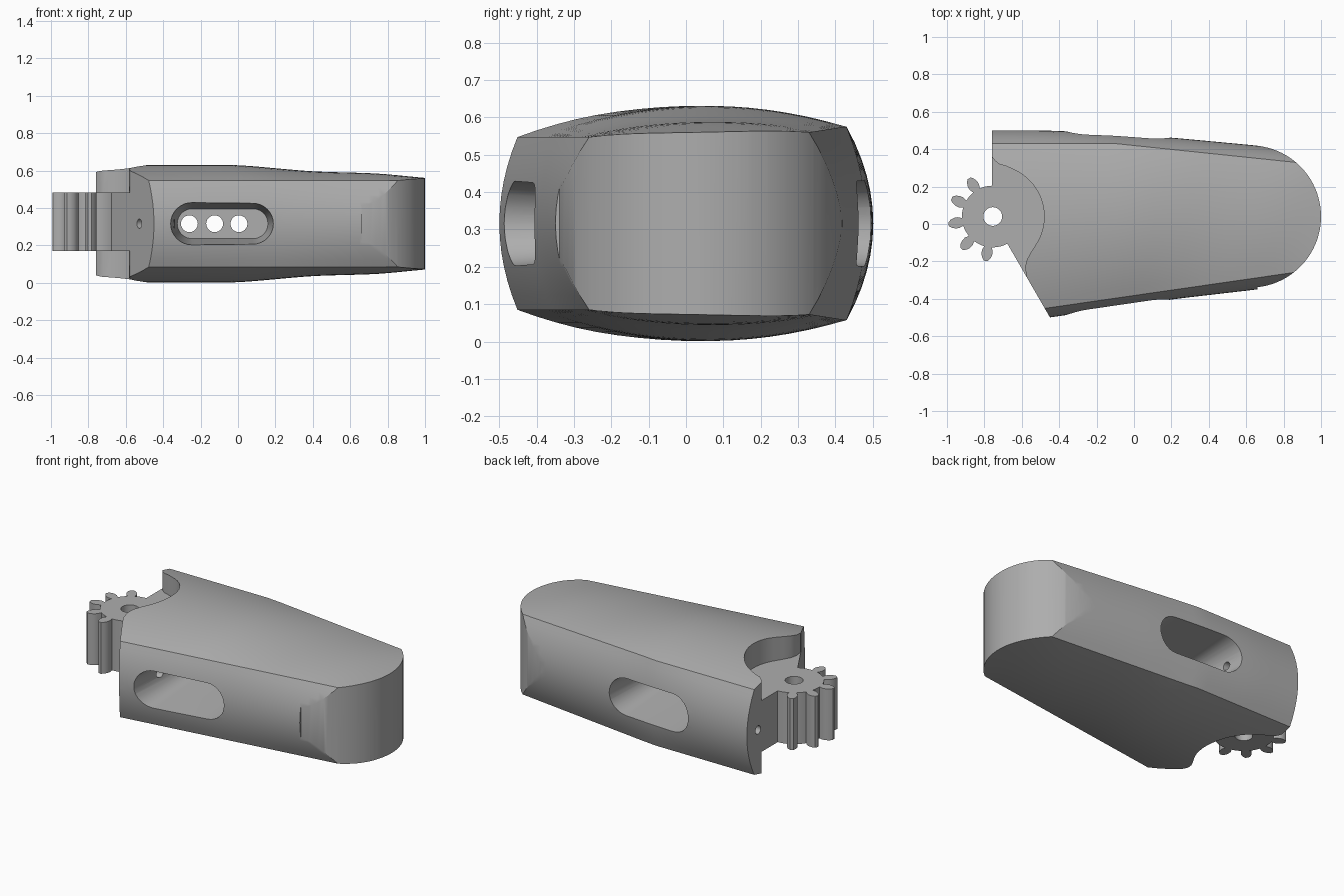
import bpy, bmesh
from math import sin, cos, pi, radians
from mathutils import Matrix, Vector

cube = bpy.data.objects.get("Cube")
if cube:
    bpy.data.objects.remove(cube, do_unlink=True)

grey = bpy.data.materials.new("plain grey")
grey.use_nodes = True
grey.diffuse_color = (0.42, 0.42, 0.42, 1)
grey.node_tree.nodes["Principled BSDF"].inputs["Base Color"].default_value = grey.diffuse_color

MID = 0.316
PIN = Vector((-0.755, 0.04))


def make(name, bm):
    bmesh.ops.recalc_face_normals(bm, faces=bm.faces)
    mesh = bpy.data.meshes.new(name)
    bm.to_mesh(mesh)
    bm.free()
    mesh.materials.append(grey)
    obj = bpy.data.objects.new(name, mesh)
    bpy.context.collection.objects.link(obj)
    return obj


def loft(name, rings):
    """Skin a row of equal closed rings and cap both ends."""
    bm = bmesh.new()
    rows = [[bm.verts.new(p) for p in ring] for ring in rings]
    n = len(rows[0])
    for a, b in zip(rows, rows[1:]):
        for i in range(n):
            j = (i + 1) % n
            bm.faces.new((a[i], a[j], b[j], b[i]))
    bm.faces.new(rows[0])
    bm.faces.new(rows[-1])
    return make(name, bm)


def prism(name, outline, z0, z1):
    return loft(name, [[(x, y, z) for x, y in outline] for z in (z0, z1)])


def rod(name, a, b, r):
    a, b = Vector(a), Vector(b)
    bm = bmesh.new()
    turn = (b - a).to_track_quat('Z', 'Y').to_matrix().to_4x4()
    bmesh.ops.create_cone(bm, cap_ends=True, segments=32, radius1=r, radius2=r,
                          depth=(b - a).length,
                          matrix=Matrix.Translation((a + b) / 2) @ turn)
    return make(name, bm)


def combine(target, tool, operation):
    tool.hide_render = True
    mod = target.modifiers.new(operation, 'BOOLEAN')
    mod.operation, mod.object, mod.solver = operation, tool, 'EXACT'
    bpy.context.view_layer.objects.active = target
    bpy.ops.object.modifier_apply(modifier=mod.name)
    bpy.data.objects.remove(tool, do_unlink=True)


def track(x, keys):
    """Linear interpolation through (x, value) keys."""
    for (x0, v0), (x1, v1) in zip(keys, keys[1:]):
        if x <= x1:
            return v0 + (v1 - v0) * (x - x0) / (x1 - x0)
    return keys[-1][1]


def smooth_track(x, keys):
    return sum(track(x + d, keys) for d in (-0.08, -0.04, 0, 0.04, 0.08)) / 5


# Barrel-shaped section, narrowing and flattening toward the tip
CROWN = [(-1, 0.63), (0, 0.63), (0.4, 0.594), (0.75, 0.585), (1.1, 0.55)]
BACK_EDGE = [(-1, 0.43), (-0.1, 0.43), (1.1, 0.305)]
BACK_SIDE = [(-1, 0.502), (-0.45, 0.5), (-0.1, 0.482), (0.2, 0.462), (0.65, 0.42), (1.1, 0.37)]
FRONT_SIDE = [(-1, -0.57), (-0.45, -0.5), (0.2, -0.403), (0.7, -0.345), (1.1, -0.29)]
BACK_TOP = [(-1, 0.575), (0, 0.574), (1.1, 0.556)]


def section(x):
    crown, back, front = (smooth_track(x, k) for k in (CROWN, BACK_SIDE, FRONT_SIDE))
    yb, yf = track(x, BACK_EDGE), -0.45 + 0.144 * (x + 0.47)
    zb, zf = track(x, BACK_TOP) - MID, 0.547 - MID
    top = []
    for i in range(17):
        t = i / 16
        bulge = (crown - MID - (zb + zf) / 2) * 4 * t * (1 - t)
        top.append((yf + (yb - yf) * t, zf + (zb - zf) * t + bulge))

    def side(edge, limit, z):
        return [(edge + (limit - edge) * (1 - s * s), z * s)
                for s in (1 - 2 * i / 12 for i in range(1, 12))]
    ring = top + side(yb, back, zb)
    ring += [(y, -z) for y, z in reversed(top)]
    ring += side(yf, front, zf)[::-1]
    return [(x, y, MID + z) for y, z in ring]


body = loft("finger_body", [section(-0.9 + 0.05 * i) for i in range(41)])

# Plan outline: square and slanted rear, rounded tip
tip = [(0.62 + 0.38 * cos(radians(a)), 0.04 + 0.38 * sin(radians(a)))
       for a in range(-84, 85, 4)]
plan = [(-0.76, 0.7), (-0.76, 0.04), (-0.68, -0.1), (-0.445, -0.507), (-0.42, -0.7),
        (0.66, -0.7)] + tip + [(0.66, 0.7)]
combine(body, prism("plan_cutter", plan, -0.2, 0.9), 'INTERSECT')

# Curved clearance above and below the gear level
bend = [(-0.76, 0.36), (-0.745, 0.34), (-0.72, 0.32), (-0.68, 0.308)]
bend += [(-0.755 + 0.275 * cos(radians(a)), 0.04 + 0.275 * sin(radians(a)))
         for a in range(66, -31, -6)]
bend += [(-0.55, -0.15), (-0.572, -0.19), (-0.582, -0.23), (-0.575, -0.28)]
bend += [(-0.6, -0.32), (-1.2, -0.32), (-1.2, 0.36)]
for low, high in ((0.482, 0.9), (-0.2, 0.17)):
    combine(body, prism("clearance_cutter", bend, low, high), 'DIFFERENCE')

# Gear with rounded lobes on its exposed side
disc = [PIN + 0.165 * Vector((cos(i * pi / 24), sin(i * pi / 24))) for i in range(48)]
gear = prism("gear", disc, 0.17, 0.482)
for angle in (122, 156, 190, 226, 261):
    a = radians(angle)
    out, across = Vector((cos(a), sin(a))), Vector((-sin(a), cos(a)))
    half = [(0.13, 0.02), (0.165, 0.021), (0.185, 0.029), (0.205, 0.029), (0.225, 0.022), (0.24, 0.01)]
    lobe = [PIN + out * r + across * w for r, w in half]
    lobe += [PIN + out * r - across * w for r, w in reversed(half)]
    combine(gear, prism("gear_tooth", lobe, 0.17, 0.482), 'UNION')
combine(body, gear, 'UNION')
combine(body, rod("pin_cutter", (*PIN, -0.1), (*PIN, 0.9), 0.05), 'DIFFERENCE')


# Tapered slot pockets in both sides, leaving a thin web in the middle
def slot_ring(y, r):
    ring = []
    for cx, start in ((0.08, -90), (-0.245, 90)):
        for i in range(17):
            a = radians(start + i * 180 / 16)
            ring.append((cx + r * cos(a), y, MID + r * sin(a)))
    return ring


for s in (-1, 1):
    pocket = loft("slot_cutter", [slot_ring(s * 0.03, 0.08), slot_ring(s * 0.6, 0.124)])
    combine(body, pocket, 'DIFFERENCE')

# Three holes through the web, and a cord hole from each rear face
for x in (-0.26, -0.125, 0.005):
    combine(body, rod("web_hole_cutter", (x, -0.1, MID), (x, 0.1, MID), 0.045), 'DIFFERENCE')
for a, b in (((-0.9, 0.4, MID), (-0.25, 0.37, MID)),
             ((-0.61, -0.41, MID), (-0.25, -0.21, MID))):
    combine(body, rod("cord_hole_cutter", a, b, 0.025), 'DIFFERENCE')

bpy.ops.object.select_all(action='DESELECT')
body.select_set(True)
bpy.context.view_layer.objects.active = body
bpy.ops.object.shade_smooth_by_angle(angle=radians(28))
